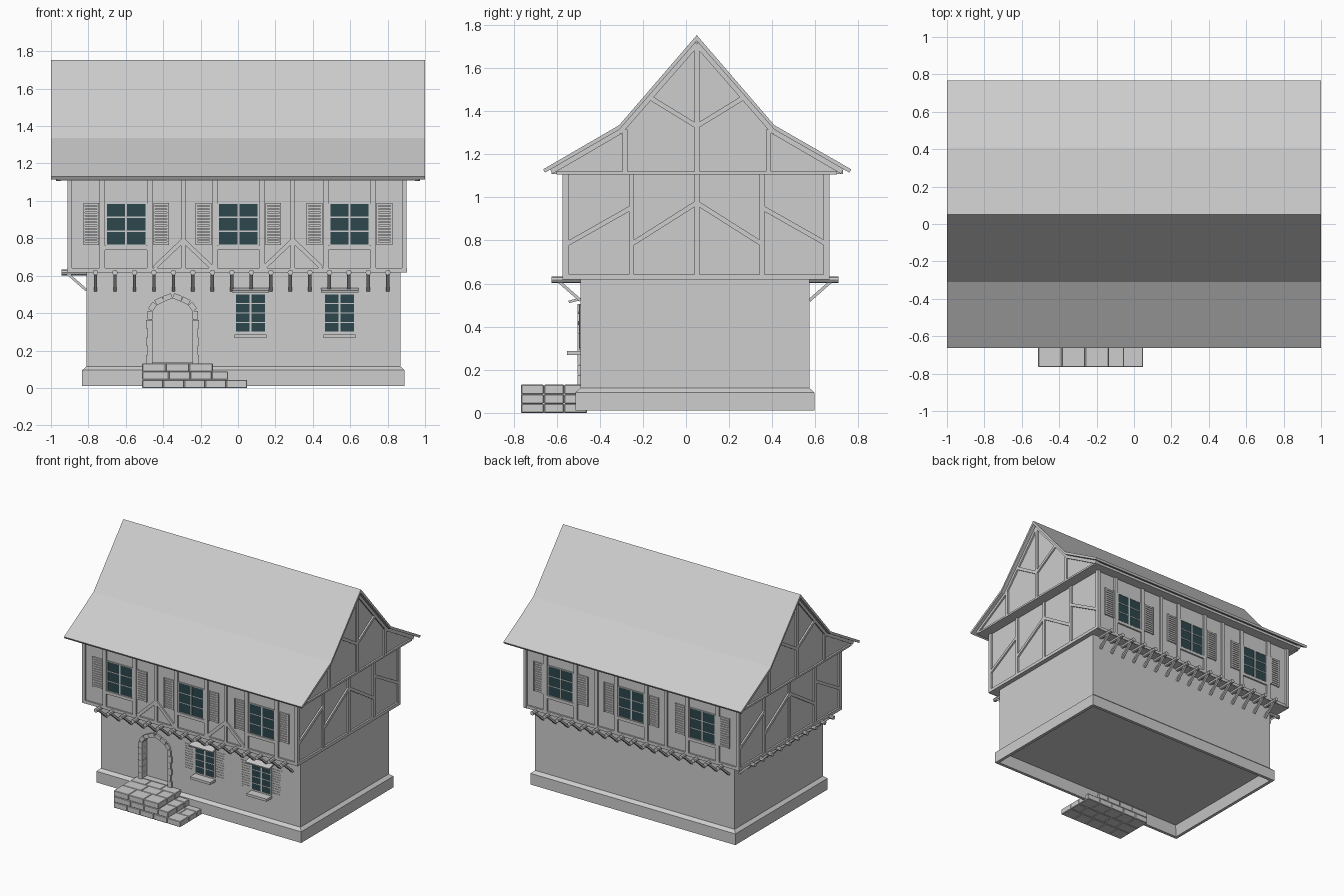
import bpy, bmesh, math
from mathutils import Matrix, Vector

cube = bpy.data.objects.get("Cube")
if cube:
    bpy.data.objects.remove(cube)


def material(name, rgb):
    m = bpy.data.materials.new(name)
    m.use_nodes = True
    m.diffuse_color = (*rgb, 1)
    m.node_tree.nodes["Principled BSDF"].inputs["Base Color"].default_value = (*rgb, 1)
    return m


GREY = material("stone_grey", (0.61, 0.61, 0.61))
GLASS = material("dark_teal_glass", (0.025, 0.063, 0.073))


def finish(name, bm, mat=GREY):
    bmesh.ops.recalc_face_normals(bm, faces=bm.faces)
    mesh = bpy.data.meshes.new(name)
    bm.to_mesh(mesh)
    bm.free()
    mesh.materials.append(mat)
    ob = bpy.data.objects.new(name, mesh)
    bpy.context.collection.objects.link(ob)
    return ob


def box(bm, lo, hi):
    lo, hi = Vector(lo), Vector(hi)
    size = Matrix.Diagonal((*(hi - lo), 1))
    bmesh.ops.create_cube(bm, size=1, matrix=Matrix.Translation((lo + hi) / 2) @ size)


def bar(bm, p, q, width, depth, normal):
    """Rectangular timber from p to q, depth measured along normal."""
    p, q, n = Vector(p), Vector(q), Vector(normal)
    d = (q - p).normalized()
    rot = Matrix((d, n.cross(d), n)).transposed().to_4x4()
    size = Matrix.Diagonal(((q - p).length, width, depth, 1))
    bmesh.ops.create_cube(bm, size=1, matrix=Matrix.Translation((p + q) / 2) @ rot @ size)


def prism(bm, points, a, b, axis):
    """Extrude a (u, z) profile along x or y."""
    def place(u, z, t):
        return (t, u, z) if axis == "x" else (u, t, z)
    ends = [[bm.verts.new(place(u, z, t)) for u, z in points] for t in (a, b)]
    for e in ends:
        bm.faces.new(e)
    for i in range(len(points)):
        j = (i + 1) % len(points)
        bm.faces.new((ends[0][i], ends[0][j], ends[1][j], ends[1][i]))


CY = 0.05                         # ridge line in y
FRONT, BACK = -0.56, 0.65         # upper wall planes
LEFT, RIGHT = 0.89, -0.90
ATTIC = 0.96                      # overhanging gable planes
WALL = (-0.81, 0.868, -0.49, 0.573)

# Plinth: hollow below, chamfered up to the wall
bm = bmesh.new()
rings = []
for grow, z in ((-0.02, 0.09), (0, 0.01), (0.023, 0.01), (0.023, 0.095), (0, 0.115)):
    x0, x1, y0, y1 = WALL
    rings.append([bm.verts.new((x, y, z)) for x, y in (
        (x0 - grow, y0 - grow), (x1 + grow, y0 - grow), (x1 + grow, y1 + grow), (x0 - grow, y1 + grow))])
for a, b in zip(rings, rings[1:]):
    for i in range(4):
        bm.faces.new((a[i], a[i - 1], b[i - 1], b[i]))
bm.faces.new(rings[0])
bm.faces.new(rings[-1])
finish("plinth", bm)

# Ground floor with a recessed doorway
bm = bmesh.new()
box(bm, (WALL[0], WALL[2], 0.1), (WALL[1], WALL[3], 0.63))
ground = finish("ground_floor_wall", bm)
DX = -0.35
ARCH = [(-0.11, 0.41), (-0.085, 0.445), (-0.045, 0.465), (0, 0.482), (0.045, 0.465), (0.085, 0.445), (0.11, 0.41)]
bm = bmesh.new()
prism(bm, [(DX - 0.11, 0.135)] + [(DX + u, z) for u, z in ARCH] + [(DX + 0.11, 0.135)], -0.6, -0.44, "y")
cutter = finish("doorway_cutter", bm)
cutter.hide_render = True
cutter.hide_viewport = True
cut = ground.modifiers.new("doorway", "BOOLEAN")
cut.object = cutter
cut.solver = "EXACT"

# Door surround of staggered stones
bm = bmesh.new()
for s in (-1, 1):
    for k in range(6):
        z = 0.13 + k * 0.047
        wide = 0.028 if k % 2 else 0.034
        inner, outer = DX + s * 0.107, DX + s * (0.107 + wide)
        box(bm, (min(inner, outer), -0.503, z), (max(inner, outer), -0.44, z + 0.046))
for (u0, z0), (u1, z1) in zip(ARCH, ARCH[1:]):
    mid = Vector((DX + (u0 + u1) / 2, -0.475, (z0 + z1) / 2))
    out = Vector((-(z1 - z0), 0, u1 - u0)).normalized()
    length = math.hypot(u1 - u0, z1 - z0)
    bar(bm, mid - out * 0.003, mid + out * 0.026, length, 0.056, (0, 1, 0))
finish("door_stones", bm)

# Steps: courses of stone blocks descending sideways
bm = bmesh.new()
for k, end in enumerate((0.05, -0.053, -0.134)):
    n = 5 - k
    step = (end + 0.513) / n
    for row, (y0, y1) in enumerate(((-0.765, -0.66), (-0.658, -0.567), (-0.565, -0.46))):
        shift = step * 0.25 * ((row + k) % 2)
        for i in range(n):
            x0 = -0.513 + i * step + (shift if i else 0)
            x1 = -0.513 + (i + 1) * step + (shift if i < n - 1 else 0)
            box(bm, (x0 + 0.001, y0, k * 0.044), (x1 - 0.001, y1, k * 0.044 + 0.043))
steps = finish("entrance_steps", bm)
bev = steps.modifiers.new("worn_edges", "BEVEL")
bev.width = 0.003
bev.segments = 1

# Upper storey, with the attic overhanging it on every side
bm = bmesh.new()
box(bm, (RIGHT, FRONT, 0.618), (LEFT, BACK, 1.12))
finish("upper_storey_wall", bm)
bm = bmesh.new()
prism(bm, [(-0.625, 1.108), (-0.625, 1.128), (-0.31, 1.313), (CY, 1.725), (0.41, 1.313), (0.728, 1.128),
           (0.728, 1.108)], -ATTIC, ATTIC, "x")
finish("attic", bm)

# Roof: thin bent shell
bm = bmesh.new()
prism(bm, [(-0.663, 1.13), (-0.31, 1.335), (CY, 1.753), (0.41, 1.335), (0.767, 1.13),
           (0.758, 1.115), (0.41, 1.314), (CY, 1.726), (-0.31, 1.314), (-0.654, 1.115)], -1, 1, "x")
finish("roof", bm)

# Timber frame on both gable ends, mirrored about the ridge line
bm = bmesh.new()
for nx, wall in ((1, LEFT), (-1, RIGHT)):
    def side(x, u0, z0, u1, z1, w=0.022):
        for s in (-1, 1):
            bar(bm, (x, CY + s * u0, z0), (x, CY + s * u1, z1), w, 0.024, (nx, 0, 0))
    top = nx * ATTIC
    for x, z0, z1 in ((wall, 0.62, 1.11), (top, 1.11, 1.71)):
        bar(bm, (x, CY, z0), (x, CY, z1), 0.023, 0.024, (nx, 0, 0))
    bar(bm, (wall, -0.572, 0.63), (wall, 0.662, 0.63), 0.024, 0.026, (nx, 0, 0))
    bar(bm, (top, -0.6, 1.114), (top, 0.7, 1.114), 0.014, 0.026, (nx, 0, 0))
    side(wall, 0.303, 0.62, 0.303, 1.11)
    side(wall, 0.605, 0.62, 0.605, 1.11, 0.024)
    side(wall, 0.0, 0.975, 0.3, 0.785)
    side(wall, 0.3, 0.955, 0.6, 0.785)
    side(top, 0.333, 1.11, 0.333, 1.315)
    side(top, 0.0, 1.33, 0.22, 1.465)
    side(top, 0.0, 1.712, 0.36, 1.3, 0.024)
    side(top, 0.36, 1.303, 0.675, 1.12, 0.024)
finish("gable_timbers", bm)

# Timber frame, windows and shutters on the long sides
frame, panes, bars, shutters = (bmesh.new() for _ in range(4))


def window(x, y, ny, half, z0, z1, rows):
    """Glass plate with a thin frame and glazing bars."""
    box(panes, (x - half, y - 0.004, z0), (x + half, y + 0.004, z1))
    for u, w in ((-half, 0.009), (0, 0.011), (half, 0.009)):
        bar(bars, (x + u, y, z0), (x + u, y, z1), w, 0.014, (0, ny, 0))
    for k in range(rows + 1):
        z = z0 + (z1 - z0) * k / rows
        bar(bars, (x - half, y, z), (x + half, y, z), 0.006, 0.013, (0, ny, 0))


def shutter(x, y, ny, z0, z1, slats, depth):
    """Pair of stiles with upright slats between them."""
    for u in (-0.037, 0.037):
        bar(shutters, (x + u, y, z0), (x + u, y, z1), 0.01, depth, (0, ny, 0))
    pitch = (z1 - z0) / slats
    for k in range(slats):
        z = z0 + (k + 0.5) * pitch
        bar(shutters, (x - 0.035, y, z), (x + 0.035, y, z), pitch * 0.75, depth * 0.8, (0, ny, 0))


for y, ny in ((FRONT, -1), (BACK, 1)):
    def post(x0, z0, x1, z1, w=0.023):
        bar(frame, (x0, y, z0), (x1, y, z1), w, 0.024, (0, ny, 0))
    post(-0.91, 0.63, 0.9, 0.63)
    for x in (-0.9, -0.293, 0.293, 0.889):
        post(x, 0.62, x, 1.11)
    if ny < 0:
        for x in (-0.293, 0.293):
            for s in (-1, 1):
                post(x, 0.79, x + s * 0.155, 0.642)
    for x in (-0.598, 0.002, 0.596):
        window(x, y, ny, 0.107, 0.763, 0.987, 3)
        post(x - 0.13, 0.75, x + 0.13, 0.75)
        for s in (-1, 1):
            post(x + s * 0.127, 0.64, x + s * 0.127, 1.11, 0.03)
            shutter(x + s * 0.187, y, ny, 0.765, 0.99, 13, 0.024)
finish("long_side_timbers", frame)

# Ground floor windows with hood, sill and shallow shutters
ledges = bmesh.new()
for x in (0.067, 0.543):
    window(x, WALL[2], -1, 0.082, 0.298, 0.502, 4)
    bar(ledges, (x - 0.1, -0.517, 0.522), (x + 0.1, -0.517, 0.522), 0.056, 0.012, Vector((0, -0.25, 1)).normalized())
    box(ledges, (x - 0.085, -0.552, 0.268), (x + 0.085, -0.48, 0.287))
    for s in (-1, 1):
        shutter(x + s * 0.13, WALL[2], -1, 0.3, 0.5, 11, 0.008)
finish("window_ledges", ledges)
finish("louvred_shutters", shutters)
finish("window_panes", panes, GLASS)
finish("glazing_bars", bars)

# Jetty brackets: round joist ends with slanted struts
bm = bmesh.new()


def bracket(foot, out):
    foot, out = Vector(foot), Vector(out)
    reach = 0.134
    rot = out.to_track_quat("Z", "Y").to_matrix().to_4x4()
    mid = foot + out * reach / 2 + Vector((0, 0, 0.617))
    bmesh.ops.create_cone(bm, cap_ends=True, segments=8, radius1=0.015, radius2=0.015, depth=reach,
                          matrix=Matrix.Translation(mid) @ rot)
    low, high = foot + Vector((0, 0, 0.522)), foot + out * 0.1 + Vector((0, 0, 0.61))
    across = out.cross(Vector((0, 0, 1)))
    bar(bm, low, high, 0.014, 0.018, across)


for k in range(16):
    x = -0.762 + k * 0.1042
    bracket((x, WALL[2], 0), (0, -1, 0))
    bracket((x, WALL[3], 0), (0, 1, 0))
for k in range(10):
    bracket((WALL[0], -0.43 + k * 0.105, 0), (-1, 0, 0))
finish("jetty_brackets", bm)
